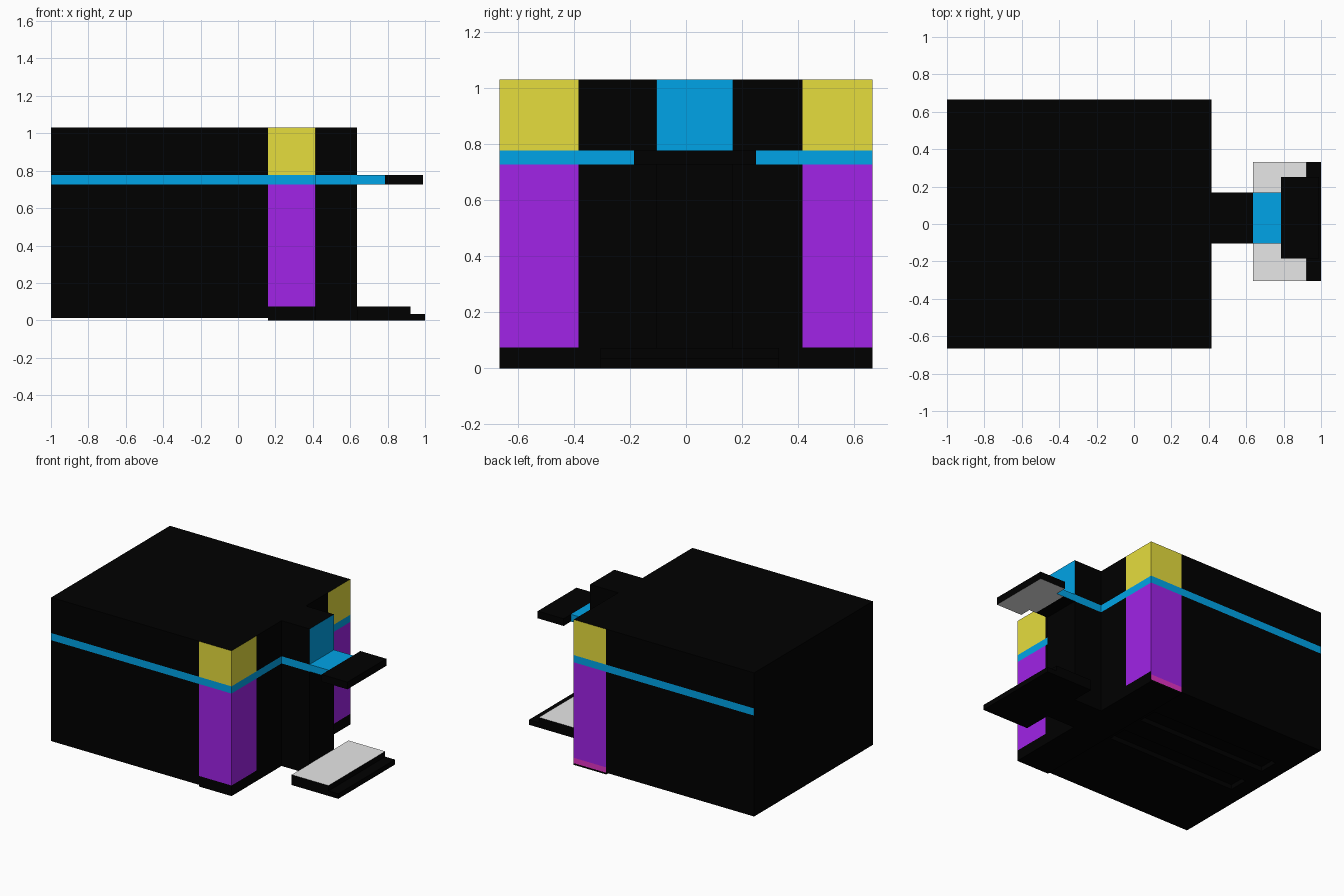
import bpy, bmesh
from mathutils import Vector

if "Cube" in bpy.data.objects:
    bpy.data.objects.remove(bpy.data.objects["Cube"])


def material(name, rgb):
    m = bpy.data.materials.new(name)
    m.diffuse_color = (*rgb, 1)
    m.use_nodes = True
    m.node_tree.nodes["Principled BSDF"].inputs["Base Color"].default_value = m.diffuse_color
    return m


MATS = [material("black", (0, 0, 0)),
        material("blue", (0, .376, .815)),
        material("yellow", (.791, .723, .048)),
        material("purple", (.361, .017, .815)),
        material("pink", (.768, .034, .558)),
        material("pale_grey", (.8, .8, .8))]
BLACK, BLUE, YELLOW, PURPLE, PINK, GREY = range(6)


def prism(name, outline, z0, z1, rule, cuts=()):
    """Extrude an outline, slice it along the cuts, colour faces by rule(centre, normal)."""
    bm = bmesh.new()
    base = bm.faces.new([bm.verts.new((x, y, z0)) for x, y in outline])
    ext = bmesh.ops.extrude_face_region(bm, geom=[base], use_keep_orig=True)
    verts = [g for g in ext["geom"] if isinstance(g, bmesh.types.BMVert)]
    bmesh.ops.translate(bm, verts=verts, vec=(0, 0, z1 - z0))
    for axis, pos in cuts:
        co, no = Vector((0, 0, 0)), Vector((0, 0, 0))
        co[axis], no[axis] = pos, 1
        bmesh.ops.bisect_plane(bm, geom=bm.verts[:] + bm.edges[:] + bm.faces[:],
                               plane_co=co, plane_no=no)
    bmesh.ops.recalc_face_normals(bm, faces=bm.faces[:])
    me = bpy.data.meshes.new(name)
    for m in MATS:
        me.materials.append(m)
    for f in bm.faces:
        f.material_index = rule(f.calc_center_median(), f.normal)
    bm.to_mesh(me)
    bm.free()
    ob = bpy.data.objects.new(name, me)
    bpy.context.collection.objects.link(ob)
    return ob


def rect(x0, x1, y0, y1):
    return [(x0, y0), (x1, y0), (x1, y1), (x0, y1)]


def plan(back):
    """Building outline from a back line to the entrance bay."""
    return [(back, -.665), (.415, -.665), (.415, -.105), (.635, -.105),
            (.635, .168), (.415, .168), (.415, .665), (back, .665)]


# Main building with entrance bay, trim band and coloured corners
def body_rule(c, n):
    if abs(n.z) > .5 or n.x < -.5:
        return BLACK
    if .727 < c.z < .778:
        return BLUE
    if n.x > .5 and c.x > .6:
        return BLUE if c.z > .778 else BLACK
    corner = (abs(n.y) > .5 and c.x > .16 and abs(c.y) > .6) or \
             (n.x > .5 and (c.y < -.383 or c.y > .415))
    if not corner:
        return BLACK
    if c.z > .778:
        return YELLOW
    if n.y > .5:
        return PINK if c.z < .05 else PURPLE
    return PURPLE if c.z > .075 else BLACK


building = prism("building", plan(-1), .012, 1.03, body_rule,
                 [(2, .05), (2, .075), (2, .727), (2, .778),
                  (0, .16), (1, -.383), (1, .415)])

# Two long grooves in the underside
for i, y in enumerate((-.08, .22)):
    cutter = prism(f"groove_cutter_{i + 1}", rect(-.88, .13, y, y + .14),
                   -.05, .045, lambda c, n: BLACK)
    cutter.hide_render = True
    cutter.hide_set(True)
    mod = building.modifiers.new("groove", 'BOOLEAN')
    mod.operation, mod.object, mod.solver = 'DIFFERENCE', cutter, 'EXACT'

# Low plinth under the front section
prism("plinth", plan(.16), 0, .012, lambda c, n: BLACK)

# Canopy: blue neck and dark slab with a pale underside
prism("canopy_neck", rect(.635, .785, -.105, .168), .727, .778,
      lambda c, n: BLUE if n.z > -.5 else GREY if c.x > .73 else BLACK, [(0, .73)])
prism("canopy_slab", rect(.785, .988, -.185, .25), .727, .778,
      lambda c, n: GREY if n.z < -.5 else BLACK)

# Entrance landing with pale top and one lower step
prism("landing", rect(.635, .923, -.305, .331), 0, .073,
      lambda c, n: GREY if n.z > .5 else BLACK)
prism("step", rect(.923, 1, -.305, .331), 0, .035, lambda c, n: BLACK)
